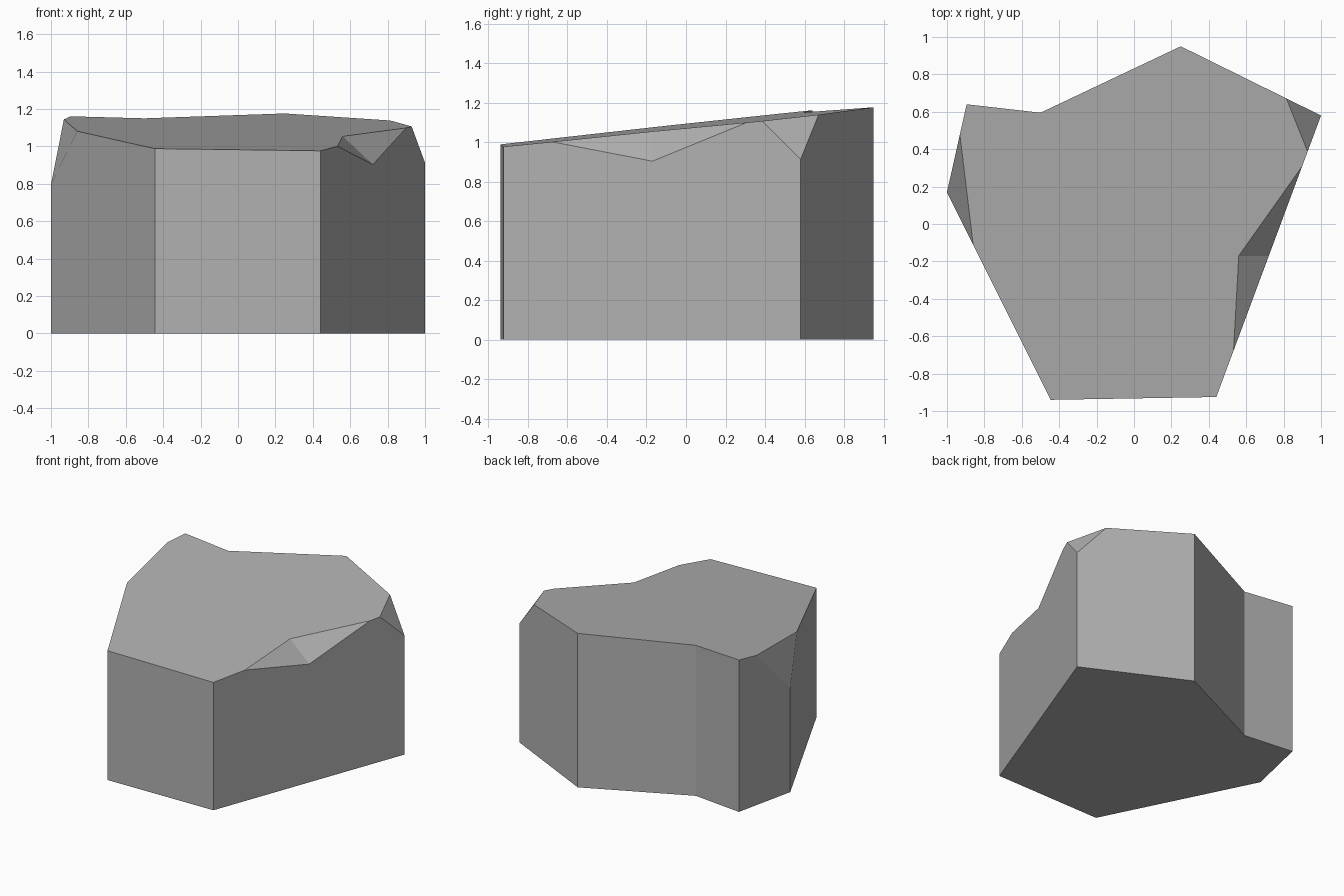
import bpy, bmesh
from mathutils import Vector

default = bpy.data.objects.get("Cube")
if default:
    bpy.data.objects.remove(default)

# Stone colour
stone = bpy.data.materials.new("stone grey")
stone.use_nodes = True
colour = (0.44, 0.44, 0.44, 1)
stone.diffuse_color = colour
stone.node_tree.nodes["Principled BSDF"].inputs["Base Color"].default_value = colour


def on_top(x, y):
    """Point on the gently sloping top plane."""
    return Vector((x, y, 1.08 + 0.105 * y - 0.015 * x))


def finish(bm, name):
    bmesh.ops.recalc_face_normals(bm, faces=bm.faces)
    mesh = bpy.data.meshes.new(name)
    bm.to_mesh(mesh)
    bm.free()
    mesh.materials.append(stone)
    obj = bpy.data.objects.new(name, mesh)
    bpy.context.collection.objects.link(obj)
    return obj


def slice_off(bm, a, b, c):
    """Cut away everything outside the plane through three points and cap it."""
    normal = (b - a).cross(c - a).normalized()
    if normal.dot(a - Vector((0, 0, 0.3))) < 0:
        normal.negate()
    bmesh.ops.bisect_plane(bm, geom=bm.verts[:] + bm.edges[:] + bm.faces[:],
                           plane_co=a, plane_no=normal, clear_outer=True)
    bmesh.ops.holes_fill(bm, edges=[e for e in bm.edges if e.is_boundary])


# Rock body: extruded outline
outline = [(-0.445, -0.94), (0.44, -0.925), (1, 0.58), (0.25, 0.95),
           (-0.5, 0.595), (-0.895, 0.64), (-1, 0.17)]
bm = bmesh.new()
base = bm.faces.new([bm.verts.new((x, y, 0)) for x, y in outline])
extruded = bmesh.ops.extrude_face_region(bm, geom=[base], use_keep_orig=True)
bmesh.ops.translate(bm, vec=(0, 0, 1.5),
                    verts=[v for v in extruded["geom"] if isinstance(v, bmesh.types.BMVert)])
bmesh.ops.recalc_face_normals(bm, faces=bm.faces)

# Sloping top and two chipped corners
slice_off(bm, on_top(0, 0), on_top(1, 0), on_top(0, 1))
slice_off(bm, Vector((-1, 0.17, 0.795)), on_top(-0.931, 0.48), on_top(-0.86, -0.11))
slice_off(bm, Vector((1, 0.58, 0.912)), on_top(0.815, 0.67), on_top(0.927, 0.39))
rock = finish(bm, "rock")

# Notch on the left side: a wedge spreading out from its inner corner
inner = on_top(0.56, -0.17)
rim = [on_top(0.532, -0.68), on_top(0.9, 0.31), Vector((0.721, -0.17, 0.903))]
bm = bmesh.new()
for p in [inner] + [inner + (r - inner) * 1.3 for r in rim]:
    bm.verts.new(p)
    bm.verts.new(p + Vector((0, 0, 0.5)))
hull = bmesh.ops.convex_hull(bm, input=bm.verts[:])
loose = {g for g in hull["geom_interior"] if isinstance(g, bmesh.types.BMVert)}
bmesh.ops.delete(bm, geom=list(loose), context="VERTS")
cutter = finish(bm, "notch_cutter")
cutter.hide_render = True

cut = rock.modifiers.new("notch", "BOOLEAN")
cut.operation = "DIFFERENCE"
cut.solver = "EXACT"
cut.object = cutter
bpy.context.view_layer.objects.active = rock
rock.select_set(True)
bpy.ops.object.modifier_apply(modifier=cut.name)
bpy.data.objects.remove(cutter)
